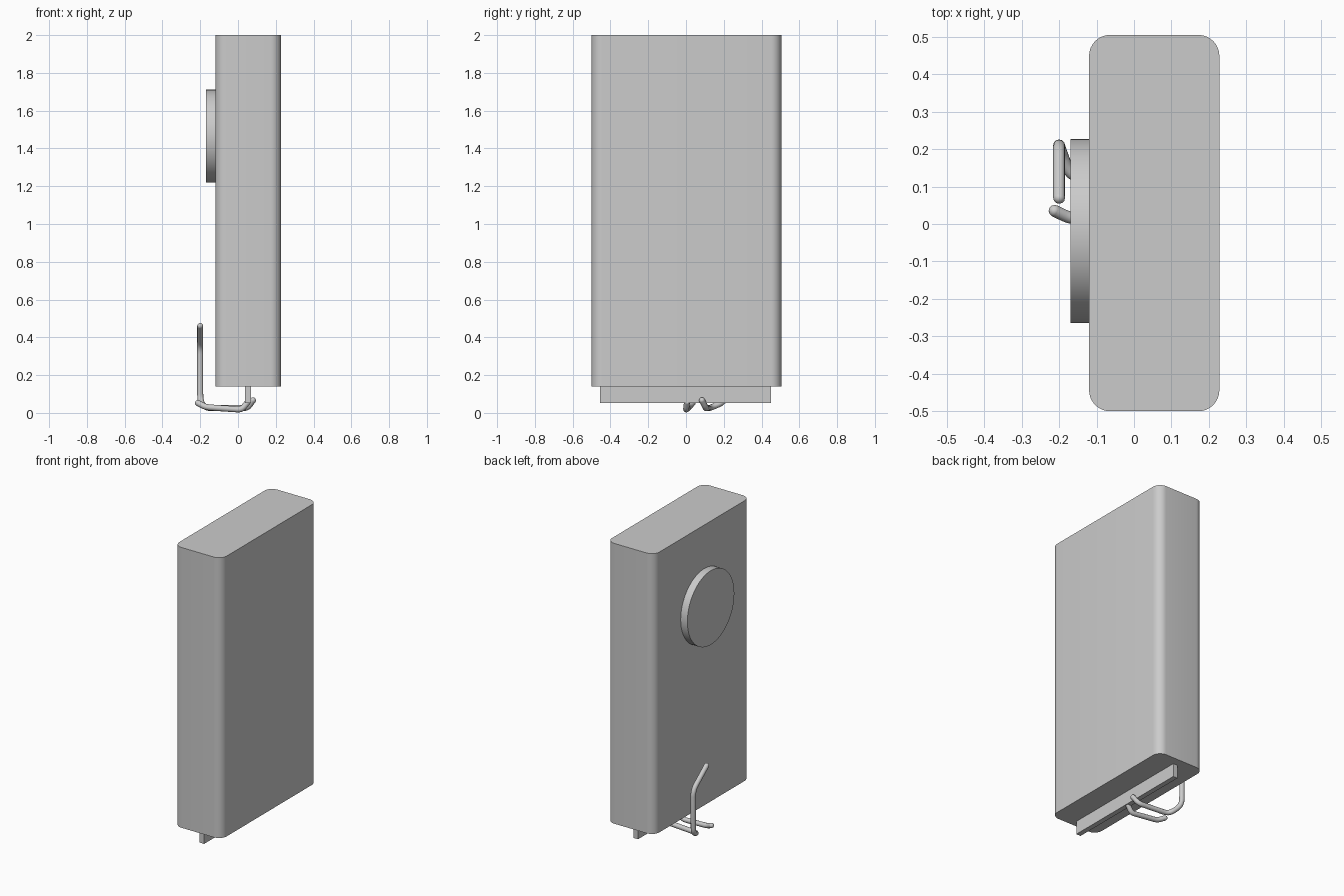
import bpy, bmesh, math
from mathutils import Vector, Matrix

cube = bpy.data.objects.get("Cube")
if cube:
    bpy.data.objects.remove(cube, do_unlink=True)

GREY = (0.6, 0.6, 0.6, 1)
grey = bpy.data.materials.new("plain grey")
grey.use_nodes = True
grey.diffuse_color = GREY
grey.node_tree.nodes["Principled BSDF"].inputs["Base Color"].default_value = GREY


def finish(obj):
    """Assign the material and smooth the rounded surfaces."""
    obj.data.materials.append(grey)
    bpy.ops.object.select_all(action='DESELECT')
    obj.select_set(True)
    bpy.context.view_layer.objects.active = obj
    bpy.ops.object.shade_smooth_by_angle(angle=math.radians(35))
    return obj


def mesh_object(name, bm):
    mesh = bpy.data.meshes.new(name)
    bm.to_mesh(mesh)
    bm.free()
    obj = bpy.data.objects.new(name, mesh)
    bpy.context.collection.objects.link(obj)
    return finish(obj)


def box(name, low, high, corner=0):
    """Box between two corners, with optional rounded upright edges."""
    low, high = Vector(low), Vector(high)
    bm = bmesh.new()
    bmesh.ops.create_cube(bm, size=1)
    for v in bm.verts:
        v.co = (low + high) / 2 + v.co * (high - low)
    if corner:
        upright = [e for e in bm.edges
                   if abs(e.verts[0].co.z - e.verts[1].co.z) > 0.01]
        bmesh.ops.bevel(bm, geom=upright, offset=corner, segments=8,
                        profile=0.5, affect='EDGES')
    return mesh_object(name, bm)


def rounded_path(points, radius, steps=5):
    """Replace each inner corner of a path with a short curve."""
    pts = [Vector(p) for p in points]
    path = [pts[0]]
    for a, b, c in zip(pts, pts[1:], pts[2:]):
        cut = min(radius, (a - b).length * 0.45, (c - b).length * 0.45)
        start = b + (a - b).normalized() * cut
        end = b + (c - b).normalized() * cut
        for i in range(steps + 1):
            t = i / steps
            path.append(start * (1 - t) ** 2 + b * 2 * t * (1 - t) + end * t * t)
    return path + [pts[-1]]


def wire(name, points, radius=0.016):
    """Bent round rod with domed ends."""
    path = rounded_path(points, 0.04)
    curve = bpy.data.curves.new(name, 'CURVE')
    curve.dimensions = '3D'
    curve.bevel_depth = radius
    curve.bevel_resolution = 4
    spline = curve.splines.new('POLY')
    spline.points.add(len(path) - 1)
    for p, co in zip(spline.points, path):
        p.co = (*co, 1)
    temp = bpy.data.objects.new(name + " path", curve)
    bpy.context.collection.objects.link(temp)
    bpy.context.view_layer.update()
    tube = bpy.data.meshes.new_from_object(
        temp.evaluated_get(bpy.context.evaluated_depsgraph_get()))
    bpy.data.objects.remove(temp, do_unlink=True)
    bm = bmesh.new()
    bm.from_mesh(tube)
    bpy.data.meshes.remove(tube)
    for end in (path[0], path[-1]):
        bmesh.ops.create_uvsphere(bm, u_segments=12, v_segments=8, radius=radius,
                                  matrix=Matrix.Translation(end))
    return mesh_object(name, bm)


# Main body and the strip under it
box("body", (-0.12, -0.5, 0.14), (0.228, 0.505, 2), corner=0.056)
box("bottom_strip", (0.037, -0.455, 0.052), (0.07, 0.45, 0.145))

# Round disc on the side
bm = bmesh.new()
bmesh.ops.create_cone(
    bm, cap_ends=True, segments=64, radius1=0.246, radius2=0.246, depth=0.055,
    matrix=Matrix.Translation((-0.1415, -0.019, 1.465)) @ Matrix.Rotation(math.pi / 2, 4, 'Y'))
mesh_object("side_disc", bm)

# Bent wires passing under the strip
wire("long_wire", [(-0.2, 0.07, 0.46), (-0.2, 0.21, 0.35), (-0.2, 0.208, 0.06),
                   (-0.17, 0.125, 0.025), (0.05, 0.105, 0.025), (0.079, 0.085, 0.066)])
wire("short_wire", [(-0.212, 0.035, 0.052), (-0.17, 0.015, 0.03),
                    (0.02, 0, 0.017), (0.05, 0.005, 0.055)])
